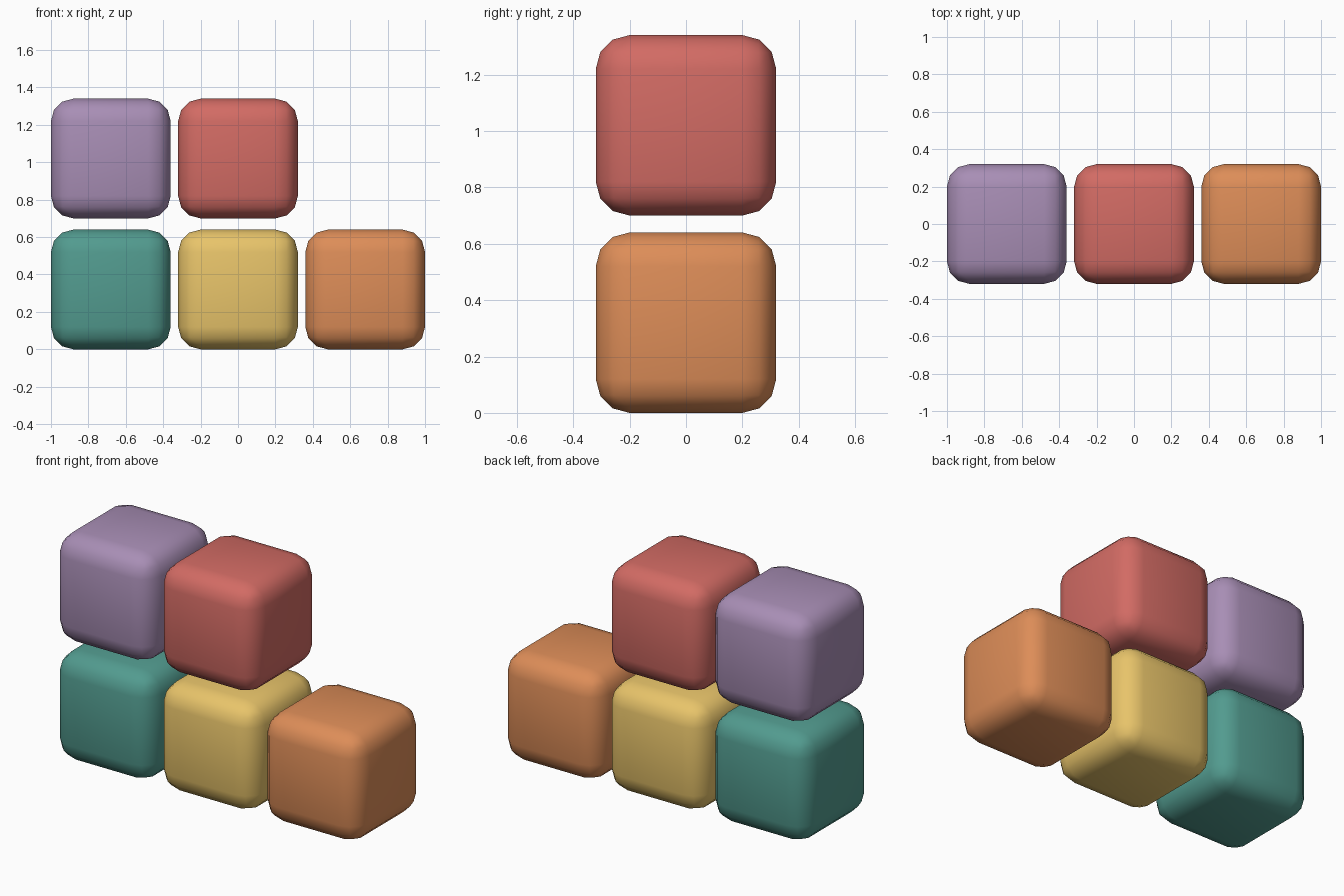
import bpy

if "Cube" in bpy.data.objects:
    bpy.data.objects.remove(bpy.data.objects["Cube"])

SIZE, STEP_X, STEP_Z = 0.64, 0.68, 0.70


def linear(c):
    return ((c / 255 + 0.055) / 1.055) ** 2.4


def rounded_block(name, col, row, rgb):
    bpy.ops.mesh.primitive_cube_add(
        size=SIZE, location=(col * STEP_X, 0, SIZE / 2 + row * STEP_Z))
    ob = bpy.context.object
    ob.name = name
    bevel = ob.modifiers.new("rounded_edges", 'BEVEL')
    bevel.width = 0.12
    bevel.segments = 3
    bpy.ops.object.shade_smooth()
    mat = bpy.data.materials.new(name + "_colour")
    mat.diffuse_color = (*[linear(c) for c in rgb], 1)
    mat.use_nodes = True
    mat.node_tree.nodes["Principled BSDF"].inputs["Base Color"].default_value = mat.diffuse_color
    ob.data.materials.append(mat)


# Bottom row of three blocks, top row of two
rounded_block("teal_block", -1, 0, (82, 155, 143))
rounded_block("yellow_block", 0, 0, (232, 196, 106))
rounded_block("orange_block", 1, 0, (221, 141, 88))
rounded_block("purple_block", -1, 1, (168, 142, 181))
rounded_block("red_block", 0, 1, (210, 107, 100))
